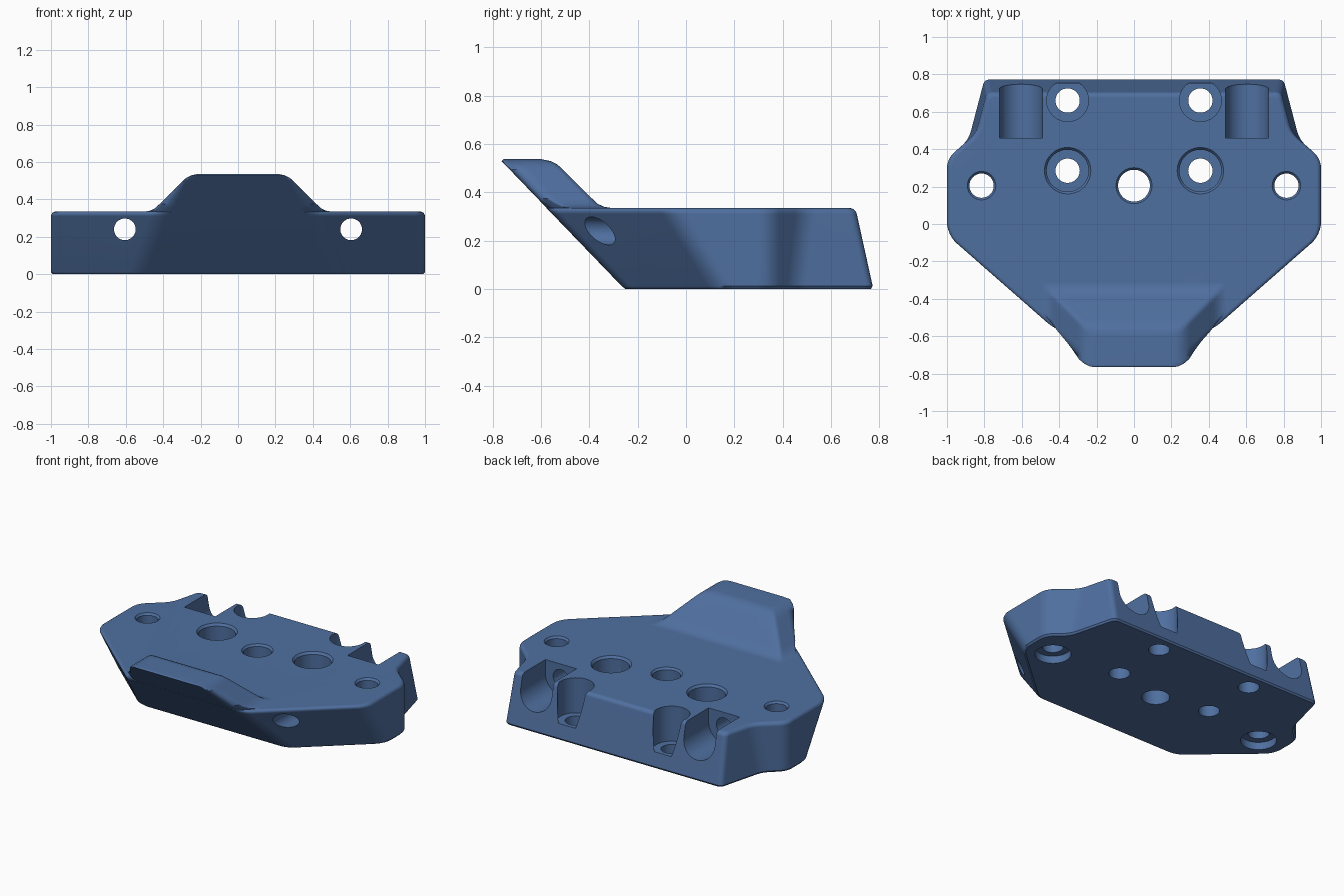
import bpy, bmesh, math
from mathutils import Vector

if "Cube" in bpy.data.objects:
    bpy.data.objects.remove(bpy.data.objects["Cube"])

SEG = 6


def mesh_object(name, bm):
    bmesh.ops.recalc_face_normals(bm, faces=bm.faces[:])
    me = bpy.data.meshes.new(name)
    bm.to_mesh(me)
    bm.free()
    ob = bpy.data.objects.new(name, me)
    bpy.context.collection.objects.link(ob)
    return ob


def loft(name, rings):
    """Skin a stack of equal-length closed rings and cap both ends."""
    bm = bmesh.new()
    vs = [[bm.verts.new(p) for p in ring] for ring in rings]
    n = len(rings[0])
    for a, b in zip(vs, vs[1:]):
        for i in range(n):
            j = (i + 1) % n
            bm.faces.new((a[i], a[j], b[j], b[i]))
    bm.faces.new(vs[0][::-1])
    bm.faces.new(vs[-1])
    return mesh_object(name, bm)


def meet(l1, l2):
    """Crossing point of two 2D lines (nx, ny, d)."""
    a, b, c = l1
    d, e, f = l2
    k = a * e - b * d
    return Vector(((c * e - b * f) / k, (a * f - c * d) / k))


def outline(half, soft, z):
    """Mirror a half outline and soften each corner."""
    pts = half + [Vector((-p.x, p.y)) for p in reversed(half)]
    soft = soft + soft[::-1]
    n, ring = len(pts), []
    for i, p in enumerate(pts):
        u, w = pts[i - 1] - p, pts[(i + 1) % n] - p
        t = min(soft[i], 0.45 * u.length, 0.45 * w.length)
        a, b = p + u.normalized() * t, p + w.normalized() * t
        for k in range(SEG + 1):
            s = k / SEG
            q = a * (1 - s) ** 2 + p * 2 * s * (1 - s) + b * s * s
            ring.append((q.x, q.y, z))
    return ring


def front_line(z, inset=0):
    return (0, -1, 0.255 + 0.963 * z - inset)


def diagonal_line(z, inset=0):
    return (0.659, -0.752, 0.554 + 0.47 * z - inset)


def body_ring(z, inset, front_inset=0):
    lines = [front_line(z, front_inset), diagonal_line(z, inset), (1, 0, 1 - inset),
             (0.656, 0.755, 0.92 - inset), (0.967, 0.253, 0.97 - 0.1 * z - inset),
             (0, 1, 0.775 - 0.22 * z - inset)]
    half = [meet(a, b) for a, b in zip(lines, lines[1:])]
    return outline(half, [0.055, 0.07, 0.055, 0.05, 0.03], z)


def hump_ring(z, hw, front_inset=0.001):
    front, diag, side = front_line(z, front_inset), diagonal_line(z, 0.029), (1, 0, hw)
    a, b = meet(front, diag), meet(diag, side)
    if a.x > hw - 0.005:
        a = meet(front, side)
        b = a + Vector((0, 0.06))
    back = hw - 0.81
    half = [a, b, Vector((hw, back - 0.06)), Vector((hw, back)), Vector((hw - 0.1, back))]
    return outline(half, [0.055, 0.025, 0.02, 0.05, 0.03], z)


# Body: chamfered foot, walls, rounded top edge, then the raised nose
TOP, R = 0.335, 0.025
rings = [body_ring(0, 0.01, 0.004), body_ring(0.012, 0)]
for k in range(5):
    a = math.radians(22.5 * k)
    rings.append(body_ring(TOP - R + R * math.sin(a), R * (1 - math.cos(a))))
for z, hw in ((TOP, 0.5), (0.34, 0.47), (0.353, 0.443), (0.375, 0.42),
              (0.495, 0.30), (0.515, 0.277), (0.529, 0.25)):
    rings.append(hump_ring(z, hw))
rings.append(hump_ring(0.537, 0.21, 0.018))
body = loft("mount_body", rings)


# Cutters
def bore(x, y, profile):
    """Stepped vertical hole from (z, radius) pairs."""
    n = 48
    return loft("bore_cutter", [[(x + r * math.cos(2 * math.pi * i / n),
                                  y + r * math.sin(2 * math.pi * i / n), z)
                                 for i in range(n)] for z, r in profile])


def along_y(section, y0, y1):
    return loft("channel_cutter", [[(x, y, z) for x, z in section] for y in (y0, y1)])


def arc(cx, cz, r, a0, a1, n):
    return [(cx + r * math.cos(math.radians(a0 + (a1 - a0) * i / n)),
             cz + r * math.sin(math.radians(a0 + (a1 - a0) * i / n))) for i in range(n + 1)]


cutters = [bore(0, 0.205, [(-0.1, 0.085), (0.322, 0.085), (0.336, 0.097), (0.4, 0.097)])]
for s in (-1, 1):
    # counterbored screw holes in the middle
    cutters.append(bore(s * 0.355, 0.285, [(-0.1, 0.065), (0.12, 0.065), (0.12, 0.112),
                                           (0.32, 0.112), (0.336, 0.125), (0.4, 0.125)]))
    # rear screw pockets opening through the back wall
    cutters.append(bore(s * 0.355, 0.66, [(-0.1, 0.065), (0.1, 0.065), (0.1, 0.112), (0.6, 0.112)]))
    # outer holes, recessed from below
    cutters.append(bore(s * 0.815, 0.205, [(-0.1, 0.11), (0.05, 0.11), (0.05, 0.065),
                                           (0.322, 0.065), (0.336, 0.077), (0.4, 0.077)]))
    # long hole from the front slope, and the open channel behind it
    cutters.append(along_y(arc(s * 0.605, 0.24, 0.058, 0, 360, 40)[:-1], -0.8, 0.5))
    u = arc(s * 0.605, 0.24, 0.115, 180, 360, 24)
    cutters.append(along_y(u + [(u[-1][0], 0.6), (u[0][0], 0.6)], 0.46, 0.95))

bpy.context.view_layer.objects.active = body
for c in cutters:
    c.hide_render = True
    m = body.modifiers.new("cut", 'BOOLEAN')
    m.operation = 'DIFFERENCE'
    m.solver = 'EXACT'
    m.object = c
    bpy.ops.object.modifier_apply(modifier=m.name)
for c in cutters:
    bpy.data.objects.remove(c)

# Colour and shading
blue = bpy.data.materials.new("steel blue")
blue.diffuse_color = (0.078, 0.16, 0.35, 1)
blue.use_nodes = True
blue.node_tree.nodes["Principled BSDF"].inputs["Base Color"].default_value = blue.diffuse_color
body.data.materials.clear()
body.data.materials.append(blue)
bpy.ops.object.select_all(action='DESELECT')
body.select_set(True)
bpy.ops.object.shade_smooth_by_angle(angle=math.radians(35))
w = body.modifiers.new("even_normals", 'WEIGHTED_NORMAL')
w.keep_sharp = True
